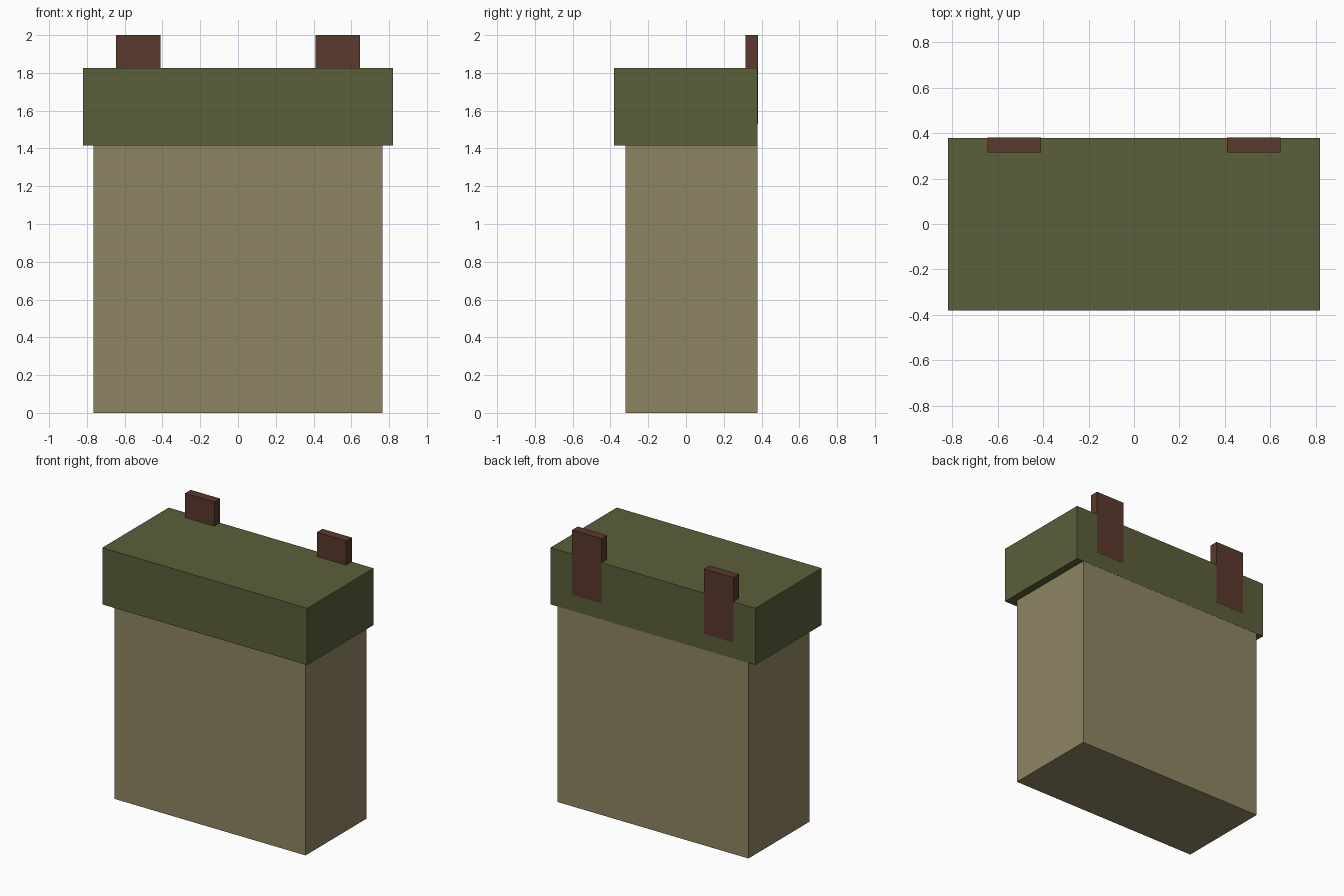
import bpy

# Remove the default cube
cube = bpy.data.objects.get("Cube")
if cube:
    bpy.data.objects.remove(cube, do_unlink=True)


def make_material(name, rgb):
    mat = bpy.data.materials.new(name)
    mat.use_nodes = True
    color = (*rgb, 1.0)
    mat.diffuse_color = color
    mat.node_tree.nodes["Principled BSDF"].inputs["Base Color"].default_value = color
    return mat


def make_box(name, mat, x, y, z):
    """Box spanning the given (min, max) ranges."""
    spans = (x, y, z)
    bpy.ops.mesh.primitive_cube_add(size=1, location=[(a + b) / 2 for a, b in spans])
    obj = bpy.context.object
    obj.name = obj.data.name = name
    obj.scale = [b - a for a, b in spans]
    bpy.ops.object.transform_apply(location=False, rotation=False, scale=True)
    obj.data.materials.append(mat)
    return obj


canvas = make_material("tan canvas", (0.275, 0.235, 0.122))
olive = make_material("olive cloth", (0.105, 0.114, 0.042))
leather = make_material("brown leather", (0.102, 0.041, 0.027))

# The parts share one back plane, stepped very slightly so they layer cleanly
BACK = 0.38
STEP = 0.001

# Bag body, reaching up inside the lid
make_box("bag_body", canvas, (-0.765, 0.765), (-0.32, BACK - 2 * STEP), (0, 1.77))

# Overhanging lid
make_box("bag_lid", olive, (-0.82, 0.82), (-0.38, BACK - STEP), (1.415, 1.825))

# Pair of straps rising through the back of the lid
for side, (x0, x1) in (("left", (0.41, 0.645)), ("right", (-0.645, -0.41))):
    make_box(side + "_strap", leather, (x0, x1), (0.315, BACK), (1.53, 2.0))
